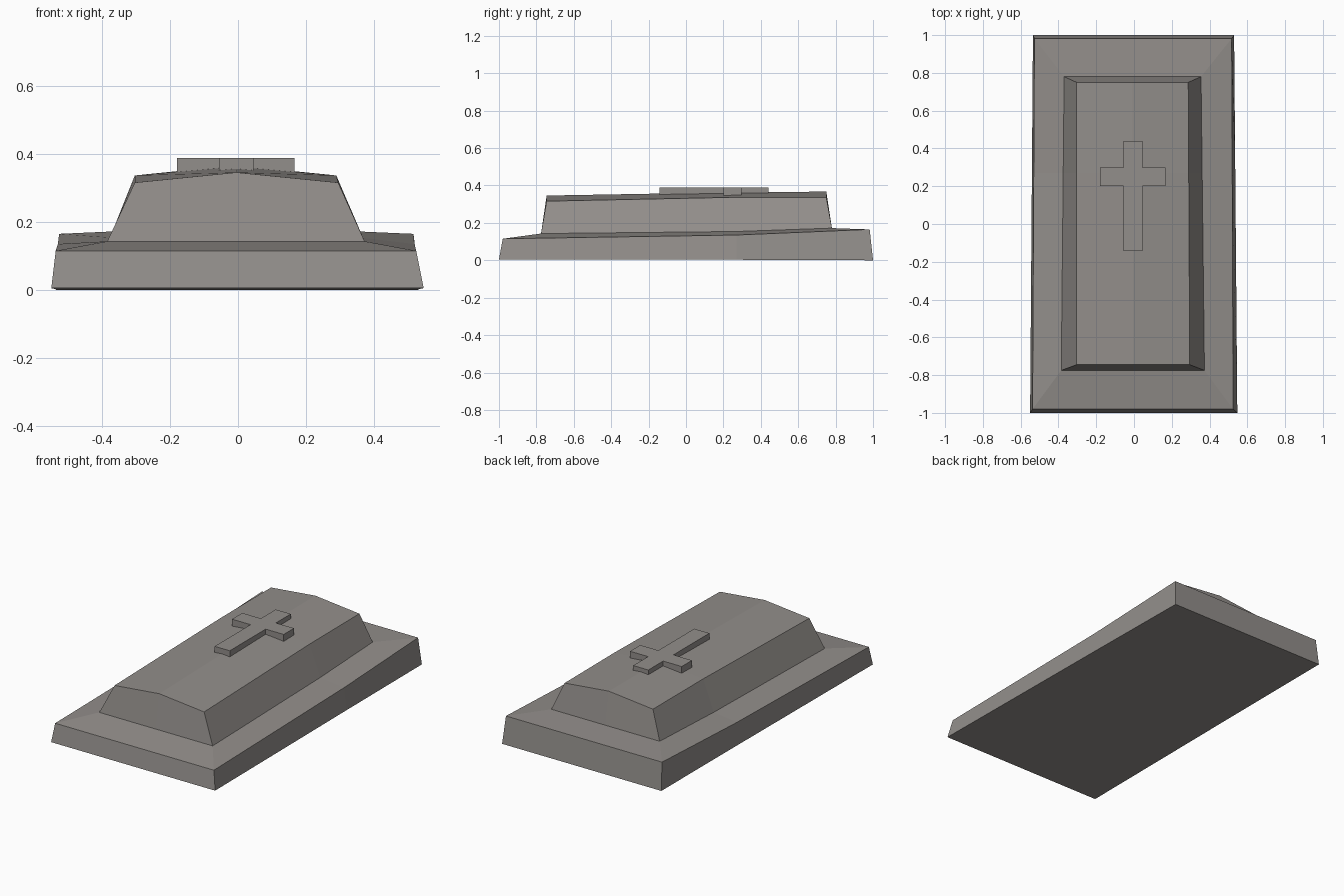
import bpy, bmesh

if "Cube" in bpy.data.objects:
    bpy.data.objects.remove(bpy.data.objects["Cube"])

stone = bpy.data.materials.new("weathered grey stone")
stone.diffuse_color = (0.29, 0.272, 0.257, 1)
stone.use_nodes = True
stone.node_tree.nodes["Principled BSDF"].inputs["Base Color"].default_value = stone.diffuse_color

Y_BEND = 0.27  # where the slope of the slab changes


def ring(front, back, z, ridge=0.0):
    """Eight points around; front/back = (y, left x, right x), z = front, bend, back."""
    (yf, lf, rf), (yb, lb, rb) = front, back
    t = (Y_BEND - yf) / (yb - yf)
    lm, rm = lf + (lb - lf) * t, rf + (rb - rf) * t
    zf, zm, zb = z
    return [(lf, yf, zf), ((lf + rf) / 2, yf, zf + ridge), (rf, yf, zf),
            (rm, Y_BEND, zm), (rb, yb, zb), ((lb + rb) / 2, yb, zb + ridge),
            (lb, yb, zb), (lm, Y_BEND, zm)]


def finish(name, bm):
    bmesh.ops.recalc_face_normals(bm, faces=bm.faces)
    mesh = bpy.data.meshes.new(name)
    bm.to_mesh(mesh)
    bm.free()
    mesh.materials.append(stone)
    obj = bpy.data.objects.new(name, mesh)
    bpy.context.collection.objects.link(obj)
    return obj


def cap(bm, loop, z):
    """Close a ring with four quads around a centre point."""
    c = bm.verts.new(((loop[3].co.x + loop[7].co.x) / 2, Y_BEND, z))
    for i in (1, 3, 5, 7):
        bm.faces.new((loop[i], loop[(i + 1) % 8], loop[(i + 2) % 8], c))


def loft(name, rings, bottom_z=None, top_z=None):
    bm = bmesh.new()
    loops = [[bm.verts.new(p) for p in r] for r in rings]
    for a, b in zip(loops, loops[1:]):
        for i in range(8):
            j = (i + 1) % 8
            bm.faces.new((a[i], a[j], b[j], b[i]))
    if bottom_z is not None:
        cap(bm, loops[0], bottom_z)
    if top_z is not None:
        cap(bm, loops[-1], top_z)
    return finish(name, bm)


foot = ring((-1.0, -0.55, 0.547), (1.0, -0.535, 0.53), (0.005, 0.003, 0.0))
rim = ring((-0.98, -0.537, 0.525), (0.982, -0.527, 0.517), (0.115, 0.135, 0.165))
seat = ring((-0.775, -0.385, 0.373), (0.78, -0.37, 0.355), (0.143, 0.154, 0.172))
crown = ring((-0.745, -0.304, 0.295), (0.75, -0.304, 0.287),
             (0.316, 0.337, 0.337), ridge=0.03)

# Sloping base slab, and the raised lid with its low ridge
loft("base_slab", [foot, rim, seat], bottom_z=0.003)
loft("raised_lid", [seat, crown], top_z=0.364)

# Flat-topped cross set into the lid
x0, x1, x2, x3 = -0.18, -0.056, 0.045, 0.166
y0, y1, y2, y3 = -0.143, 0.2, 0.298, 0.44
outline = [(x1, y0), (x2, y0), (x2, y1), (x3, y1), (x3, y2), (x2, y2),
           (x2, y3), (x1, y3), (x1, y2), (x0, y2), (x0, y1), (x1, y1)]
bm = bmesh.new()
face = bm.faces.new([bm.verts.new((x, y, 0.34)) for x, y in outline])
top = bmesh.ops.extrude_face_region(bm, geom=[face])["geom"]
bmesh.ops.translate(bm, vec=(0, 0, 0.049),
                    verts=[v for v in top if isinstance(v, bmesh.types.BMVert)])
finish("cross", bm)
